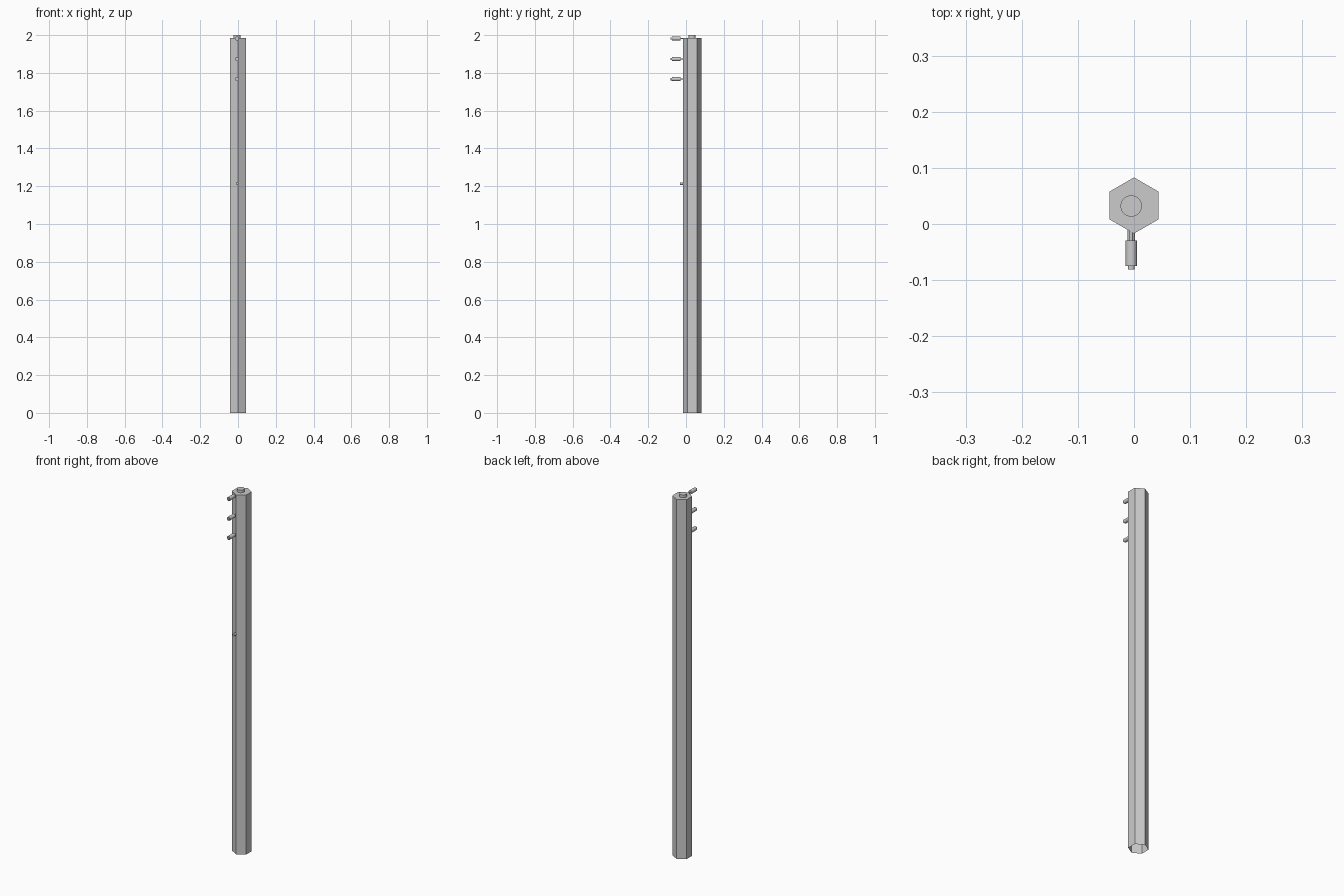
import bpy, bmesh, math
from mathutils import Matrix, Vector

if "Cube" in bpy.data.objects:
    bpy.data.objects.remove(bpy.data.objects["Cube"])

CY = 0.033    # centre of the post
PX = -0.005   # line of the pegs and top button


def finish(name, bm, smooth=False):
    bmesh.ops.recalc_face_normals(bm, faces=bm.faces)
    mesh = bpy.data.meshes.new(name)
    bm.to_mesh(mesh)
    bm.free()
    obj = bpy.data.objects.new(name, mesh)
    bpy.context.collection.objects.link(obj)
    if smooth:
        bpy.context.view_layer.objects.active = obj
        obj.select_set(True)
        bpy.ops.object.shade_smooth_by_angle(angle=math.radians(35))
        obj.select_set(False)
    return obj


def add_rod(bm, y0, y1, r, z, sides=16):
    # cylinder running along y
    m = Matrix.Translation((PX, (y0 + y1) / 2, z)) @ Matrix.Rotation(math.pi / 2, 4, 'X')
    bmesh.ops.create_cone(bm, cap_ends=True, segments=sides, radius1=r, radius2=r,
                          depth=abs(y1 - y0), matrix=m)


# hexagonal post: closed top, open bottom, corner facing front
bm = bmesh.new()
ring = [Vector((0.05 * math.sin(i * math.pi / 3), CY + 0.05 * math.cos(i * math.pi / 3), 0))
        for i in range(6)]
low = [bm.verts.new(p) for p in ring]
top = [bm.verts.new(p + Vector((0, 0, 1.985))) for p in ring]
for i in range(6):
    j = (i + 1) % 6
    bm.faces.new((low[i], low[j], top[j], top[i]))
bm.faces.new(top)
finish("post", bm)

# round button on the top
bm = bmesh.new()
bmesh.ops.create_cone(bm, cap_ends=True, segments=32, radius1=0.019, radius2=0.019,
                      depth=0.018, matrix=Matrix.Translation((PX, CY - 0.001, 1.991)))
finish("top_button", bm, True)

# three pegs: thin stem, thick grip, small tip
for n, z in enumerate((1.982, 1.873, 1.767)):
    bm = bmesh.new()
    add_rod(bm, -0.029, -0.008, 0.003, z)
    add_rod(bm, -0.075, -0.029, 0.0105, z)
    add_rod(bm, -0.081, -0.075, 0.006, z)
    finish(f"peg_{n + 1}", bm, True)

# small stud part way down the front
bm = bmesh.new()
add_rod(bm, -0.031, -0.008, 0.007, 1.214)
finish("front_stud", bm, True)
